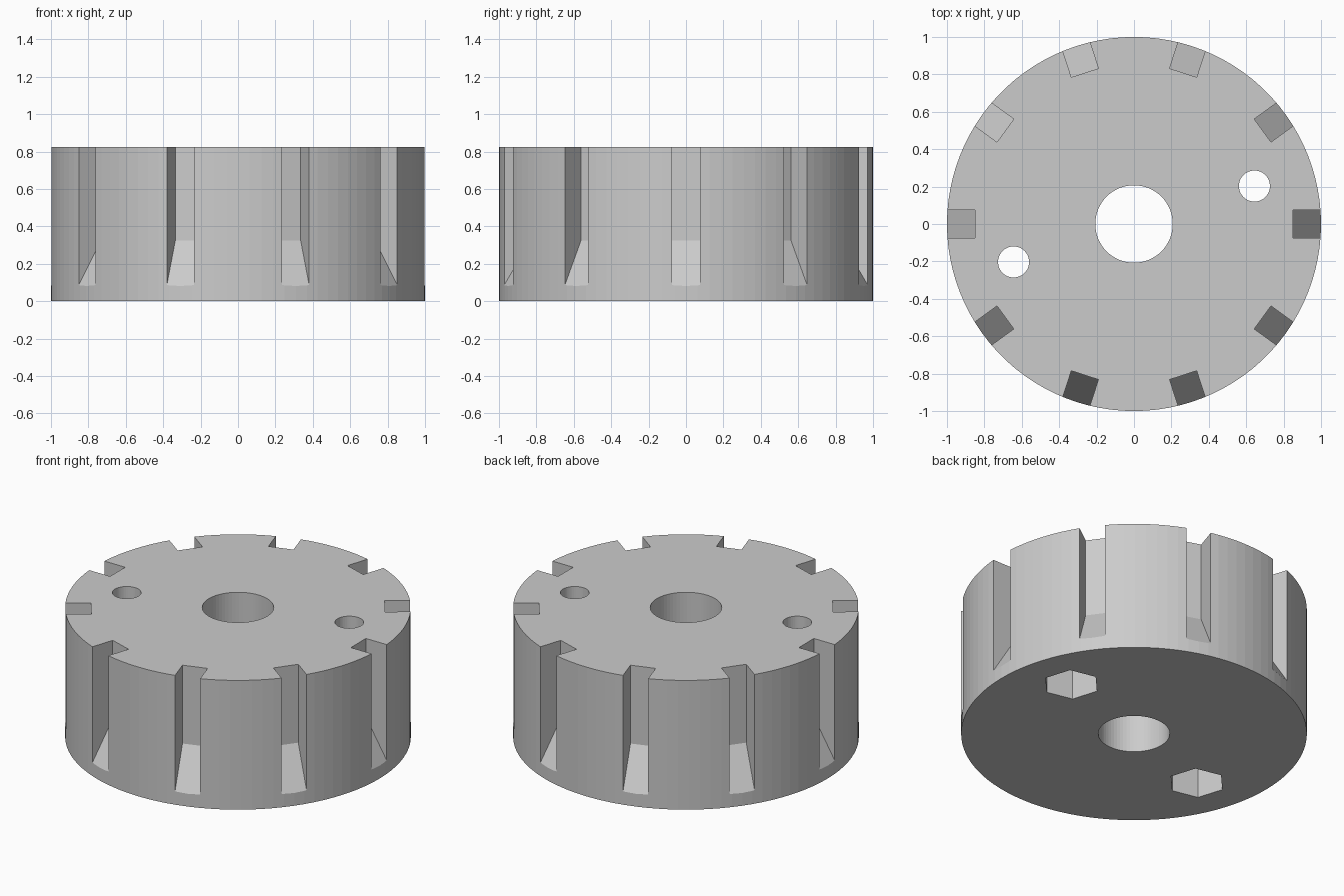
import bpy, bmesh, math
from mathutils import Matrix, Vector

if "Cube" in bpy.data.objects:
    bpy.data.objects.remove(bpy.data.objects["Cube"])

HEIGHT = 0.825
SLOTS = 10
HOLE_R, HOLE_ANGLE = 0.675, math.radians(17.5)   # small hole position

gray = bpy.data.materials.new("light gray")
gray.diffuse_color = (0.6, 0.6, 0.6, 1)
gray.use_nodes = True
gray.node_tree.nodes["Principled BSDF"].inputs["Base Color"].default_value = gray.diffuse_color


def new_object(name, bm):
    bmesh.ops.recalc_face_normals(bm, faces=bm.faces)
    mesh = bpy.data.meshes.new(name)
    bm.to_mesh(mesh)
    bm.free()
    mesh.materials.append(gray)
    ob = bpy.data.objects.new(name, mesh)
    bpy.context.collection.objects.link(ob)
    return ob


def add_cylinder(bm, radius, z0, z1, sides, x=0, y=0, turn=0):
    m = Matrix.Translation((x, y, (z0 + z1) / 2)) @ Matrix.Rotation(turn, 4, 'Z')
    bmesh.ops.create_cone(bm, cap_ends=True, segments=sides, radius1=radius,
                          radius2=radius, depth=z1 - z0, matrix=m)


def add_slot(bm, angle, half=0.076):
    # radial profile: upright back wall with a ramp running out to the rim
    profile = [(0.85, 0.325), (0.85, 1.0), (1.2, 1.0), (1.2, 0.0), (1.05, 0.0)]
    rot = Matrix.Rotation(angle, 3, 'Z')
    a, b = [[bm.verts.new(rot @ Vector((r, s, z))) for r, z in profile]
            for s in (-half, half)]
    bm.faces.new(a)
    bm.faces.new(b[::-1])
    for i in range(len(a)):
        j = (i + 1) % len(a)
        bm.faces.new((a[i], b[i], b[j], a[j]))


# main drum
bm = bmesh.new()
add_cylinder(bm, 1.0, 0, HEIGHT, 100)
drum = new_object("slotted_drum", bm)

# cutters: rim slots, round through holes, hexagonal nut pockets underneath
slots, holes, pockets = bmesh.new(), bmesh.new(), bmesh.new()
for i in range(SLOTS):
    add_slot(slots, i * math.tau / SLOTS)
add_cylinder(holes, 0.207, -0.1, 1, 64)
for k in range(2):
    ang = HOLE_ANGLE + k * math.pi
    x, y = HOLE_R * math.cos(ang), HOLE_R * math.sin(ang)
    add_cylinder(holes, 0.083, -0.1, 1, 48, x, y)
    add_cylinder(pockets, 0.167, -0.1, 0.4, 6, x, y, ang)

cutters = [new_object("slot_cutter", slots), new_object("hole_cutter", holes),
           new_object("nut_pocket_cutter", pockets)]
for c in cutters:
    c.hide_render = True
    mod = drum.modifiers.new(c.name, 'BOOLEAN')
    mod.operation = 'DIFFERENCE'
    mod.solver = 'EXACT'
    mod.object = c

# bake the cuts and drop the cutters
bpy.context.view_layer.update()
deps = bpy.context.evaluated_depsgraph_get()
baked = bpy.data.meshes.new_from_object(drum.evaluated_get(deps))
drum.modifiers.clear()
drum.data = baked
for c in cutters:
    bpy.data.objects.remove(c)
